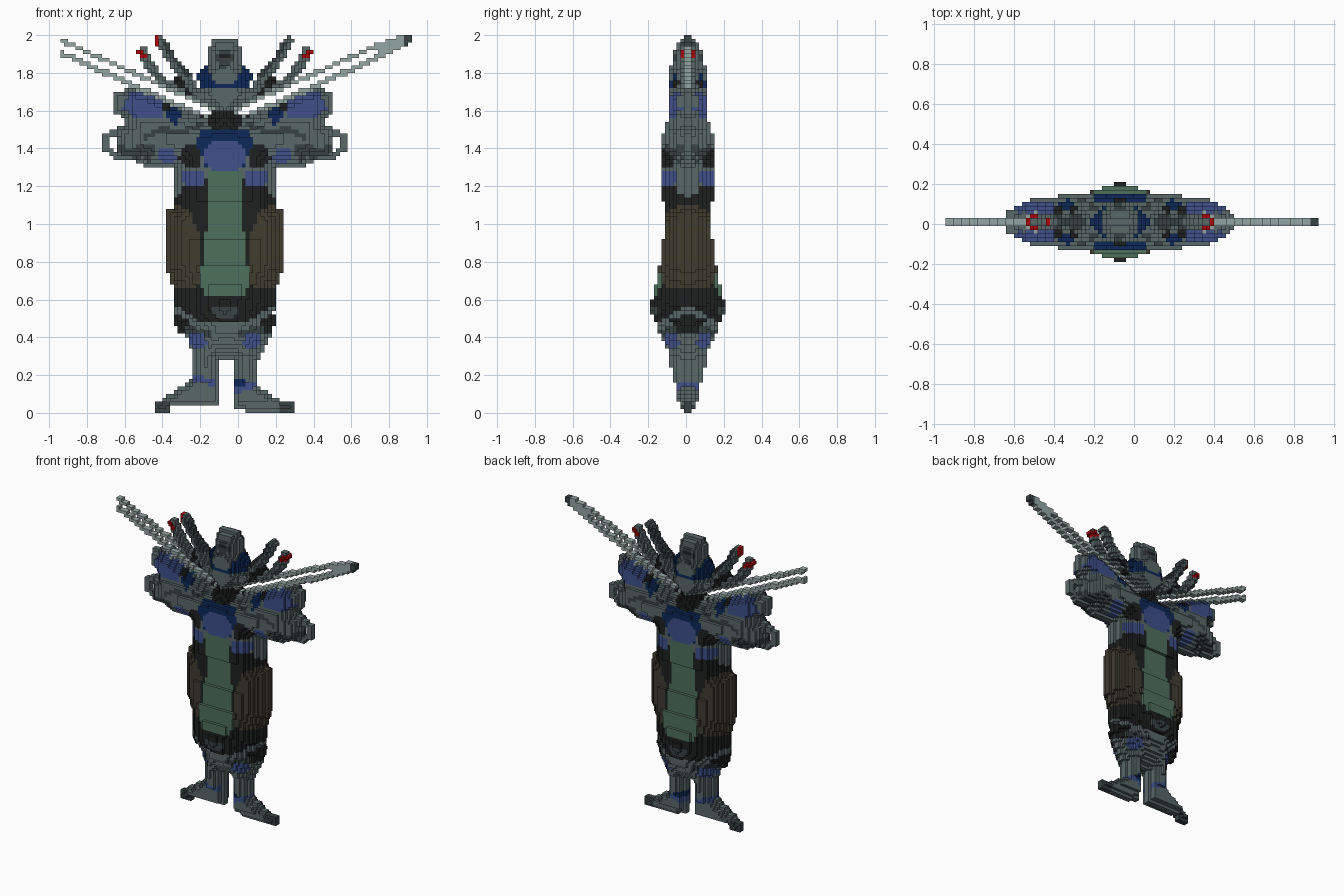
import bpy, bmesh, math
from mathutils import Vector
from mathutils.geometry import intersect_point_line

if "Cube" in bpy.data.objects:
    bpy.data.objects.remove(bpy.data.objects["Cube"])

CELL, CX, CY = 0.02, -0.07, 0.01      # block size, body axis, middle of the depth

COLOURS = {
    "armour grey": (0.10, 0.135, 0.14), "dark grey": (0.04, 0.055, 0.057),
    "black": (0.013, 0.014, 0.014), "steel": (0.30, 0.38, 0.36),
    "blue": (0.05, 0.08, 0.26), "navy": (0.004, 0.022, 0.10),
    "green": (0.075, 0.16, 0.105), "brown": (0.052, 0.045, 0.03),
    "red": (0.45, 0.002, 0.002),
}
mats = {}
for name, rgb in COLOURS.items():
    m = bpy.data.materials.new(name)
    m.use_nodes = True
    m.diffuse_color = (*rgb, 1)
    bsdf = m.node_tree.nodes["Principled BSDF"]
    bsdf.inputs["Base Color"].default_value = (*rgb, 1)
    bsdf.inputs["Roughness"].default_value = 0.8
    mats[name] = m

cells, part_colour = {}, {}           # (i, k) -> part name; part name -> colour


def in_outline(u, z, pts):
    hit = False
    for (x1, z1), (x2, z2) in zip(pts, pts[1:] + pts[:1]):
        if (z1 > z) != (z2 > z) and u < x1 + (z - z1) * (x2 - x1) / (z2 - z1):
            hit = not hit
    return hit


def near_path(u, z, pts, width):
    p = Vector((u, z, 0))
    for a, b in zip(pts, pts[1:]):
        a, b = Vector((*a, 0)), Vector((*b, 0))
        q, t = intersect_point_line(p, a, b)
        if (a.lerp(b, min(1, max(0, t))) - p).length <= width:
            return True
    return False


def paint(name, colour, pts, width=0, sides=(1, -1)):
    """Fill an outline (or a path of half-thickness width) given from the body axis."""
    for s in sides:
        full = name if len(sides) == 1 else ("left_" if s > 0 else "right_") + name
        part_colour[full] = colour
        for i in range(100):
            u = s * (-1 + (i + 0.5) * CELL - CX)
            for k in range(100):
                z = (k + 0.5) * CELL
                if near_path(u, z, pts, width) if width else in_outline(u, z, pts):
                    if colour:
                        cells[i, k] = full
                    else:
                        cells.pop((i, k), None)


def centre(name, colour, half):
    """Symmetric part across the body axis from its left half outline."""
    paint(name, colour, half + [(-u, z) for u, z in reversed(half)], sides=(1,))


# Back spines with red tips
outer = [(.24, 1.68), (.35, 1.78), (.41, 1.85), (.43, 1.91)]
inner = [(.16, 1.71), (.21, 1.79), (.29, 1.88), (.34, 1.97)]
paint("spine_shade", "black", [(.13, 1.7), (.19, 1.83), (.23, 1.79), (.3, 1.76), (.3, 1.68)])
paint("outer_spine", "armour grey", outer, .026)
paint("inner_spine", "armour grey", inner, .026)
paint("inner_spine_edge", "dark grey", [(.19, 1.79), (.27, 1.88), (.31, 1.95)], .012)
paint("outer_spine_tip", "red", [(.43, 1.89), (.45, 1.91)], .013)
paint("inner_spine_tip", "red", [(.35, 1.94), (.36, 1.98)], .012, (-1,))

# Legs and feet
paint("left_leg", "armour grey", [(0, .7), (.25, .7), (.26, .55), (.25, .42), (.21, .34), (.17, .25),
      (.18, .14), (.3, .06), (.365, .03), (.365, -.01), (.04, .015), (.04, .27), (0, .29)], sides=(1,))
paint("right_leg", "armour grey", [(0, .7), (.25, .7), (.27, .55), (.25, .48), (.19, .38), (.17, .3),
      (.16, .2), (.23, .14), (.33, .075), (.33, .04), (.02, .04), (.02, .27), (0, .29)], sides=(-1,))
paint("left_ankle_band", "blue", [(.06, .1), (.18, .14), (.18, .17), (.06, .14)], sides=(1,))
paint("left_ankle_side", "navy", [(.06, .14), (.11, .15), (.11, .18), (.06, .18)], sides=(1,))
paint("right_ankle_band", "blue", [(.04, .14), (.16, .16), (.16, .2), (.04, .18)], sides=(-1,))
paint("foot_tip", "dark grey", [(.29, 0), (.29, .07), (.37, .05), (.37, 0)])
paint("thigh_guard", "black", [(.19, .5), (.27, .52), (.25, .41), (.21, .42)])
paint("knee_shade", "dark grey", [(.07, .44), (.21, .46), (.21, .42), (.08, .4)])
paint("knee_pad", "blue", [(.09, .36), (.12, .42), (.19, .41), (.19, .36), (.14, .33)])

# Waist and robe
centre("waist", "armour grey", [(.26, 1.3), (.275, 1.08), (.1, 1.0)])
paint("waist_shade", "black", [(.08, 1.25), (.2, 1.22), (.27, 1.12), (.28, 1.06), (.14, .66), (.08, .66)])
paint("hip_guard", "blue", [(.1, 1.2), (.21, 1.2), (.24, 1.28), (.12, 1.3)])
paint("robe", "brown", [(.13, .93), (.18, 1.06), (.24, 1.1), (.3, 1.08), (.315, .97), (.315, .78), (.27, .66),
      (.13, .66)])
centre("hem", "black", [(.1, .7), (.16, .66), (.26, .65), (.26, .57), (.14, .49)])
centre("hem_clasp", "dark grey", [(.07, .56), (.08, .53), (.04, .51)])
centre("front_panel", "green", [(.085, 1.3), (.095, 1.0), (.13, .7), (.11, .62)])

# Arms and shoulders
paint("shoulder", "armour grey", [(0, 1.72), (.36, 1.72), (.42, 1.77), (.5, 1.72), (.58, 1.69),
      (.58, 1.59), (.52, 1.53), (.45, 1.46), (0, 1.46)])
paint("forearm", "armour grey", [(0, 1.56), (.4, 1.58), (.5, 1.55), (.57, 1.51), (.58, 1.38),
      (.5, 1.34), (.4, 1.3), (.2, 1.285), (0, 1.285)])
paint("elbow_ring", "armour grey", [(.55, 1.5), (.635, 1.46), (.635, 1.4), (.57, 1.36), (.48, 1.36)], .015)
paint("elbow_shade", "dark grey", [(.4, 1.43), (.5, 1.4), (.57, 1.43), (.58, 1.38), (.46, 1.34)])
paint("shoulder_plate", "blue", [(.31, 1.7), (.5, 1.7), (.545, 1.61), (.47, 1.56), (.33, 1.57)])
paint("shoulder_edge", "black", [(.28, 1.7), (.32, 1.7), (.33, 1.6), (.29, 1.56)])
paint("shoulder_lining", "navy", [(.22, 1.6), (.29, 1.63), (.32, 1.57), (.26, 1.52)])
paint("spine_guard", "blue", [(.34, 1.72), (.41, 1.78), (.44, 1.75), (.4, 1.72)])
paint("arm_crease", "dark grey", [(.12, 1.53), (.22, 1.49), (.34, 1.5), (.42, 1.46)], .014)
paint("wrist_shade", "black", [(.13, 1.43), (.2, 1.42), (.25, 1.35), (.21, 1.3), (.13, 1.31)])
paint("wrist_plate", "blue", [(.25, 1.35), (.28, 1.4), (.35, 1.39), (.34, 1.33), (.28, 1.31)])
paint("forearm_plate", "dark grey", [(.36, 1.42), (.41, 1.42), (.44, 1.34), (.39, 1.32)])

# Chest, belt gem and head
centre("chest_shade", "black", [(.22, 1.73), (.2, 1.62), (.08, 1.54)])
centre("chest", "armour grey", [(.19, 1.73), (.15, 1.63), (.06, 1.56)])
centre("chest_band", "navy", [(.12, 1.5), (.15, 1.43), (.1, 1.3)])
centre("belt_gem", "blue", [(.05, 1.44), (.11, 1.39), (.1, 1.32), (.06, 1.285)])
centre("collar", "navy", [(.1, 1.84), (.15, 1.79), (.13, 1.72)])
centre("hood", "armour grey", [(.055, 1.98), (.09, 1.92), (.1, 1.84), (.07, 1.77), (.03, 1.74)])
centre("visor", "dark grey", [(.035, 1.92), (.045, 1.87), (.02, 1.83)])
centre("visor_slit", "black", [(.03, 1.9), (.03, 1.88)])

# Crossed blades: two rails with an open slot, the right one cut short
blade = [(.05, 1.61), (.06, 1.555), (.3, 1.635), (.82, 1.87), (.98, 1.96), (.995, 2.0), (.95, 2.0),
         (.79, 1.95), (.2, 1.685)]
short = blade[:3] + [(.86, 1.89), (.86, 1.98), (.79, 1.95), (.2, 1.685)]
slot = [(.09, 1.595), (.3, 1.685), (.8, 1.912)]
paint("left_blade", "steel", blade, sides=(1,))
paint("right_blade", "steel", short, sides=(-1,))
paint("left_slot", None, slot, .018, (1,))
paint("right_slot", None, slot + [(.9, 1.955)], .018, (-1,))
paint("left_blade_tip", "dark grey", [(.95, 1.94), (.95, 2.0), (1, 2.0), (1, 1.96)], sides=(1,))
centre("hilts", "black", [(.03, 1.61), (.09, 1.57), (.08, 1.51)])

# Depth: rounded from the outline inwards, limited by height and by distance from the axis
BY_HEIGHT = [(0, .04), (.1, .06), (.2, .08), (.35, .12), (.45, .16), (.55, .2), (.65, .18), (.75, .155),
             (.95, .125), (1.08, .125), (1.2, .14), (1.4, .15), (1.52, .12), (1.6, .09), (1.75, .1),
             (1.85, .09), (1.95, .06), (2, .04)]
BY_WIDTH = [(0, .2), (.18, .2), (.23, .14), (.45, .11), (.55, .06), (.62, .03), (1.1, .02)]


def lookup(table, v):
    for (a, p), (b, q) in zip(table, table[1:]):
        if v <= b:
            return p + (q - p) * (v - a) / (b - a)
    return table[-1][1]


STEPS = ((1, 0), (0, 1), (-1, 0), (0, -1))
rim = {(i + a, k + b) for i, k in cells for a, b in STEPS} - set(cells)
depth = {}
for i, k in cells:
    edge = CELL * math.sqrt(min((i - a) ** 2 + (k - b) ** 2 for a, b in rim))
    h = min(.4 * math.sqrt(edge - .015), lookup(BY_HEIGHT, (k + .5) * CELL),
            lookup(BY_WIDTH, abs(-1 + (i + .5) * CELL - CX)))
    depth[i, k] = max(1, round(h / CELL)) * CELL


def build(name, owned):
    bm = bmesh.new()

    def quad(a, b, y1, y2, flip=False):
        pts = [(*a, y1), (*b, y1), (*b, y2), (*a, y2)]
        vs = [bm.verts.new((x, y + CY, z)) for x, z, y in pts]
        bm.faces.new(vs[::-1] if flip else vs)

    for i, k in owned:
        x, z, h = -1 + i * CELL, k * CELL, depth[i, k]
        c = [(x, z), (x + CELL, z), (x + CELL, z + CELL), (x, z + CELL)]
        for y, ring in ((-h, c), (h, c[::-1])):
            bm.faces.new([bm.verts.new((p, y + CY, q)) for p, q in ring])
        # walls down to each lower neighbour
        for (a, b), e in zip(STEPS, (1, 2, 3, 0)):
            low = depth.get((i + a, k + b), 0)
            p, q = c[e], c[(e + 1) % 4]
            if low == 0:
                quad(p, q, -h, h, True)
            elif low < h:
                quad(p, q, -h, -low, True)
                quad(p, q, low, h, True)
    bmesh.ops.remove_doubles(bm, verts=bm.verts, dist=1e-5)
    me = bpy.data.meshes.new(name)
    bm.to_mesh(me)
    bm.free()
    me.materials.append(mats[part_colour[name]])
    bpy.context.collection.objects.link(bpy.data.objects.new(name, me))


for part in part_colour:
    owned = [c for c, n in cells.items() if n == part]
    if owned:
        build(part, owned)
